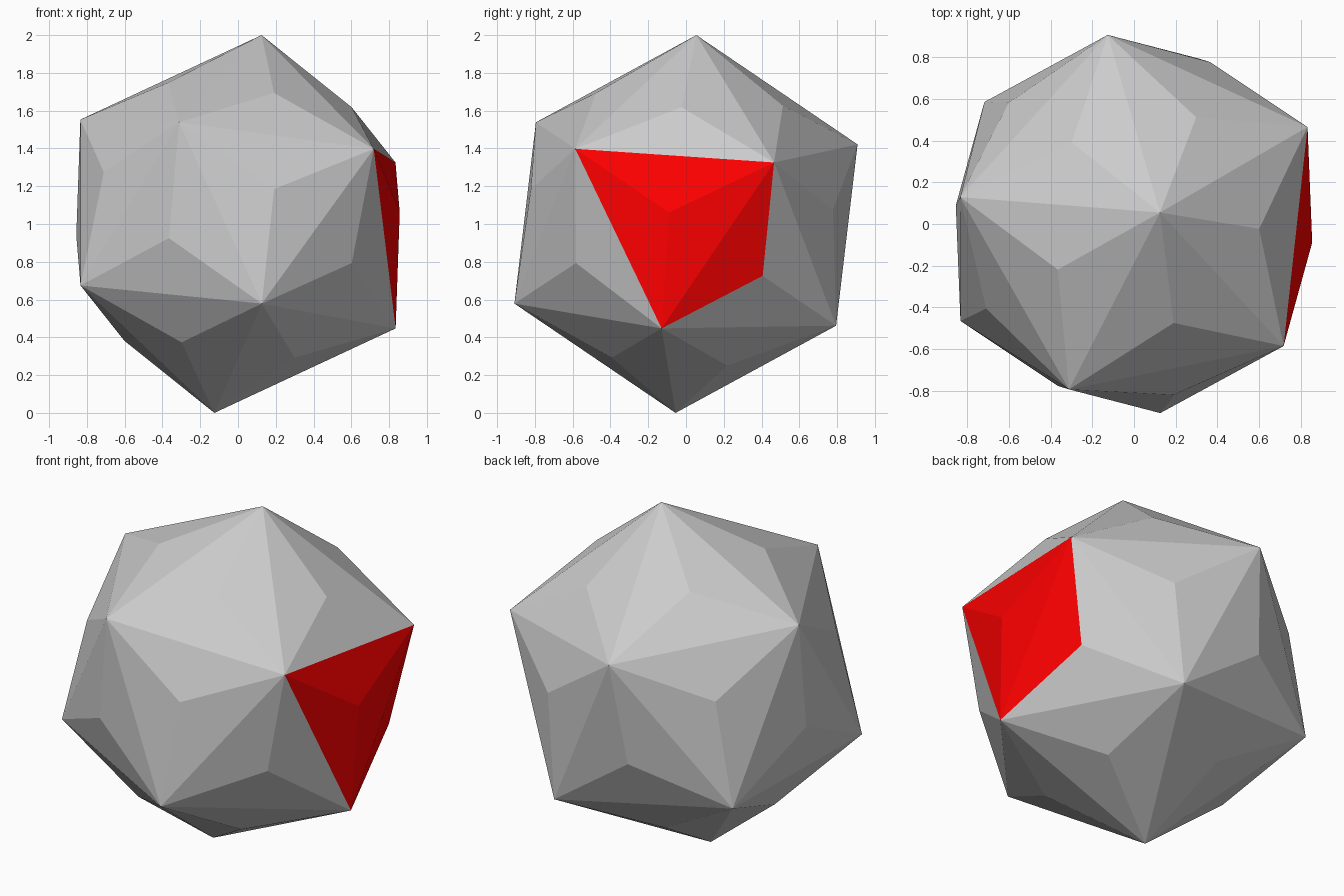
import bpy, bmesh, math
from mathutils import Vector, Matrix

if "Cube" in bpy.data.objects:
    bpy.data.objects.remove(bpy.data.objects["Cube"])

# Orientation: top corner and one neighbouring corner, relative to the centre
top = Vector((0.125, 0.055, 1.0))
R = top.length
axis = top.normalized()
near = Vector((-0.31, -0.79, 0.54))
side = (near - axis * near.dot(axis)).normalized()
first = (axis + side * 2) * (R / math.sqrt(5))

# Icosahedron corners: top, ring of five, and their opposites
half = [top] + [Matrix.Rotation(math.radians(72 * k), 3, axis) @ first for k in range(5)]
bm = bmesh.new()
for p in half:
    bm.verts.new(p)
    bm.verts.new(-p)
bmesh.ops.convex_hull(bm, input=bm.verts[:])
bmesh.ops.recalc_face_normals(bm, faces=bm.faces[:])

# Raise a shallow pyramid on each face (triakis icosahedron)
for tip in bmesh.ops.poke(bm, faces=bm.faces[:])["verts"]:
    tip.co = tip.co.normalized() * R * 0.855
bmesh.ops.recalc_face_normals(bm, faces=bm.faces[:])

# Red patch: the rightmost pyramid plus the facet beyond its rear edge
peak = max(bm.verts, key=lambda v: v.co.x)
red_faces = set(peak.link_faces)
base_edges = [e for f in peak.link_faces for e in f.edges if peak not in e.verts]
rear = max(base_edges, key=lambda e: e.verts[0].co.y + e.verts[1].co.y)
red_faces.update(rear.link_faces)
for f in bm.faces:
    f.smooth = False
    f.material_index = 1 if f in red_faces else 0

# Stand on the ground
bmesh.ops.translate(bm, verts=bm.verts[:], vec=(0, 0, -min(v.co.z for v in bm.verts)))
mesh = bpy.data.meshes.new("faceted_ball")
bm.to_mesh(mesh)
bm.free()

# Grey body and red patch colours
for name, color in (("grey", (0.8, 0.8, 0.8, 1)), ("red", (1, 0, 0, 1))):
    mat = bpy.data.materials.new(name)
    mat.diffuse_color = color
    mat.use_nodes = True
    mat.node_tree.nodes["Principled BSDF"].inputs["Base Color"].default_value = mat.diffuse_color
    mesh.materials.append(mat)
bpy.context.collection.objects.link(bpy.data.objects.new("faceted_ball", mesh))
